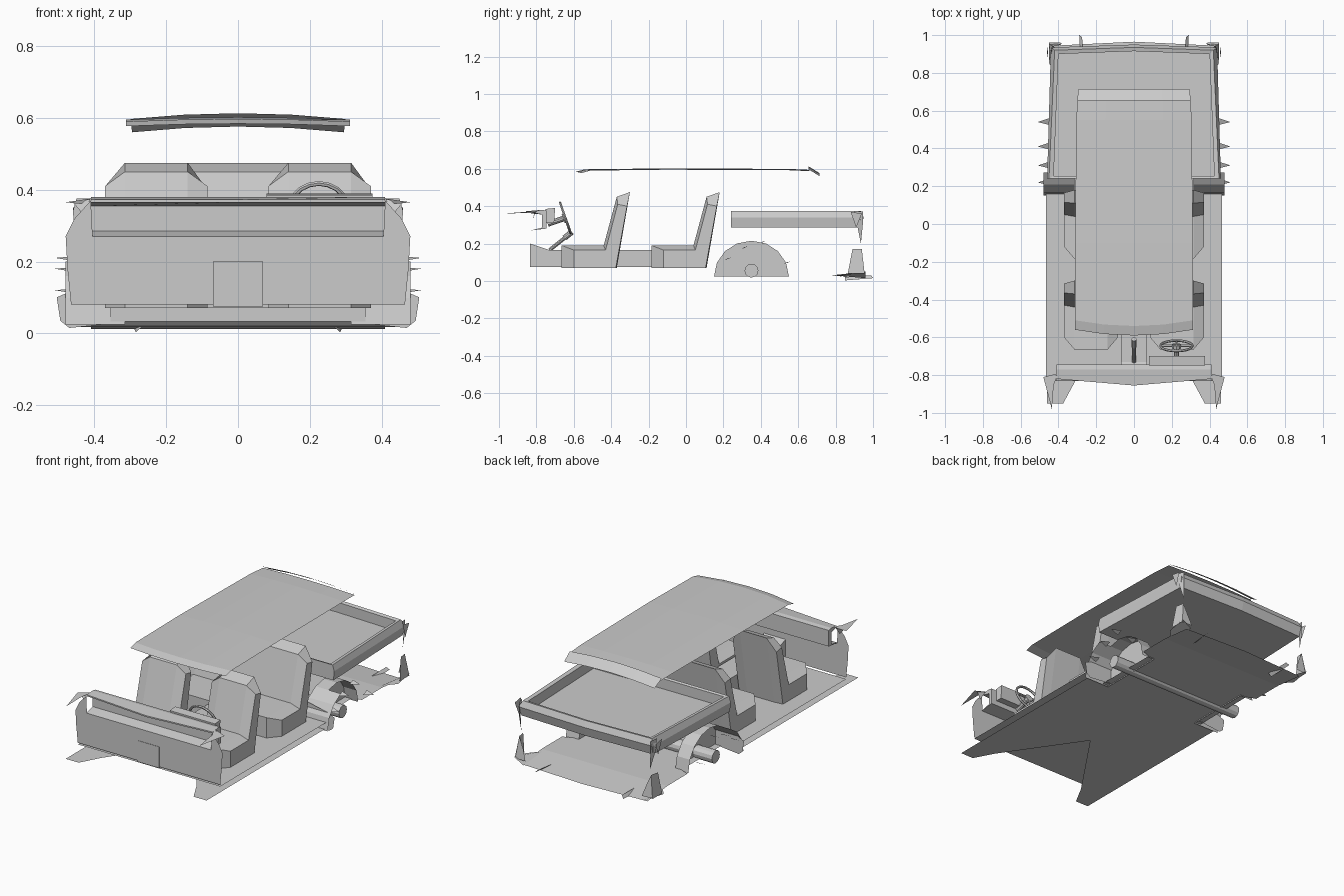
import bpy, math
from mathutils import Vector

if "Cube" in bpy.data.objects:
    bpy.data.objects.remove(bpy.data.objects["Cube"])


def mesh(name, verts, faces):
    me = bpy.data.meshes.new(name)
    me.from_pydata([tuple(v) for v in verts], [], faces)
    me.update()
    ob = bpy.data.objects.new(name, me)
    bpy.context.collection.objects.link(ob)
    return ob


def loft(name, rings, closed=True, caps=True):
    """Skin a list of equally long rings."""
    n = len(rings[0])
    verts = [v for r in rings for v in r]
    faces = []
    for i in range(len(rings) - 1):
        for j in range(n if closed else n - 1):
            k = (j + 1) % n
            faces.append((i * n + j, (i + 1) * n + j, (i + 1) * n + k, i * n + k))
    if caps and closed:
        faces += [tuple(range(n)), tuple(range((len(rings) - 1) * n, len(rings) * n))[::-1]]
    return mesh(name, verts, faces)


def extrude_x(name, prof, x0, x1):
    return loft(name, [[(x, y, z) for y, z in prof] for x in (x0, x1)])


def plate(name, pts):
    return mesh(name, pts, [tuple(range(len(pts)))])


def rod(name, a, b, r, sides=10):
    a, b = Vector(a), Vector(b)
    bpy.ops.mesh.primitive_cylinder_add(vertices=sides, radius=r, depth=(b - a).length,
                                        location=(a + b) / 2)
    ob = bpy.context.object
    ob.name = name
    ob.rotation_euler = (b - a).to_track_quat('Z', 'Y').to_euler()
    return ob


def mirrored(name, pts):
    for s, side in ((1, "right"), (-1, "left")):
        q = [(s * x, y, z) for x, y, z in pts]
        plate(f"{side}_{name}", q if s > 0 else q[::-1])


# Roof panel with a slight crown
xs = (-1, -0.5, 0, 0.5, 1)
roof = [(-0.59, 0.312, 0.577), (-0.54, 0.312, 0.59), (-0.1, 0.312, 0.595),
        (0.55, 0.305, 0.592), (0.66, 0.30, 0.587)]
loft("roof", [[(w * t, y + (0.03 * t * t if y < -0.5 else 0), z + 0.007 * (1 - t * t)) for t in xs]
              for y, w, z in roof], closed=False)
# Rear roof strip
strip = [(0.655, 0.30, 0.597), (0.715, 0.295, 0.56)]
loft("rear_roof_strip", [[(w * t, y, z + 0.016 * (1 - t * t)) for t in xs]
                         for y, w, z in strip], closed=False)

# Cabin floor
plate("cabin_floor", [(-0.465, -0.83, 0.07), (0.465, -0.83, 0.07), (0.465, 0.16, 0.07), (-0.465, 0.16, 0.07)])
# Underbody: deep V notch at the front leaving two prongs, narrow between the wheels, lowered tail
for s, side in ((1, "right"), (-1, "left")):
    under = [(0, -0.38), (0.31, -0.83), (0.375, -0.95), (0.46, -0.95), (0.46, 0.15), (0.355, 0.15),
             (0.355, 0.55), (0.41, 0.57), (0.41, 0.76), (0, 0.76)]
    pts = [(s * x, y, 0.032) for x, y in under]
    plate(f"{side}_underbody", pts if s > 0 else pts[::-1])
rear = [(0.76, 0.41, 0.032), (0.945, 0.41, 0.012)]
loft("rear_floor", [[(-w, y, z), (0, y + (0.02 if y > 0.9 else 0), z), (w, y, z)]
                    for y, w, z in rear], closed=False)
plate("floor_step", [(-0.355, 0.15, 0.07), (0.355, 0.15, 0.07), (0.355, 0.15, 0.033), (-0.355, 0.15, 0.033)])

# Front bulkhead: low centre wall, rounded raised cheeks
wall = [(0.465, 0.08), (0.475, 0.18), (0.48, 0.27), (0.455, 0.32), (0.41, 0.37), (0.405, 0.27)]
plate("bulkhead", [(-x, -0.83, z) for x, z in wall] + [(x, -0.83, z) for x, z in wall[::-1]])
# Dashboard: bowed, with a recessed front under an overhanging top
dash = [(-0.83, 0.27), (-0.77, 0.285), (-0.77, 0.355), (-0.80, 0.365), (-0.80, 0.373), (-0.77, 0.38),
        (-0.745, 0.375), (-0.745, 0.28)]
loft("dashboard", [[(x, y - (bow if y == -0.80 else 0), z) for y, z in dash]
                   for x, bow in ((-0.41, 0.02), (0, 0.055), (0.41, 0.02))])
extrude_x("instrument_cluster",
          [(-0.75, 0.31), (-0.75, 0.385), (-0.70, 0.39), (-0.705, 0.31)], 0.08, 0.375)
mirrored("front_fin", [(0.40, -0.79, 0.377), (0.48, -0.81, 0.365), (0.435, -0.98, 0.36), (0.425, -0.85, 0.37)])
mirrored("front_fin_side", [(0.41, -0.80, 0.377), (0.46, -0.81, 0.365), (0.43, -0.82, 0.33)])

# Centre console and gear lever
extrude_x("console", [(-0.835, 0.075), (-0.835, 0.20), (-0.73, 0.165), (0.0, 0.165), (0.0, 0.075)], -0.07, 0.07)
rod("gear_lever", (0, -0.73, 0.165), (0, -0.63, 0.245), 0.01)
rod("gear_knob", (0, -0.65, 0.23), (0, -0.61, 0.262), 0.015)

# Steering wheel
tilt = math.radians(71)
centre = Vector((0.225, -0.645, 0.337))
axis = Vector((0, math.sin(tilt), math.cos(tilt)))
bpy.ops.mesh.primitive_torus_add(major_radius=0.085, minor_radius=0.007, major_segments=20,
                                 minor_segments=6, location=centre)
wheel = bpy.context.object
wheel.name = "steering_wheel"
wheel.rotation_euler = (-tilt, 0, 0)
rod("steering_column", centre, centre - axis * 0.1, 0.015)
rod("steering_hub", centre - axis * 0.012, centre + axis * 0.006, 0.025)
up = Vector((0, -math.cos(tilt), math.sin(tilt)))
for i, deg in enumerate((0, 180, 270)):
    d = Vector((1, 0, 0)) * math.cos(math.radians(deg)) + up * math.sin(math.radians(deg))
    rod(f"steering_spoke_{i}", centre, centre + d * 0.083, 0.007, 6)


# Seats: one profile lofted across, with chamfered side stations
def seat(name, x0, x1, dy):
    outer = [(-0.60, 0.07), (-0.60, 0.165), (-0.43, 0.165), (-0.365, 0.41), (-0.315, 0.40), (-0.375, 0.07)]
    inner = [(-0.665, 0.07), (-0.665, 0.19), (-0.44, 0.19), (-0.37, 0.45), (-0.30, 0.475), (-0.37, 0.07)]
    rings = [[(x, y + dy, z) for y, z in p]
             for x, p in ((x0, outer), (x0 + 0.055, inner), (x1 - 0.055, inner), (x1, outer))]
    loft(name, rings)


seat("left_front_seat", -0.37, -0.085, 0)
seat("right_front_seat", 0.085, 0.37, 0)
seat("rear_bench", -0.37, 0.37, 0.48)


# Rear deck: outer wall, rim, inner wall and a sunken panel
def rect(w0, w1, y0, y1, z):
    return [(-w0, y0, z), (w0, y0, z), (w1, y1, z), (0, y1 + 0.015, z), (-w1, y1, z)]


loft("rear_deck", [rect(0.455, 0.43, 0.24, 0.92, 0.285), rect(0.46, 0.44, 0.24, 0.935, 0.34),
                   rect(0.45, 0.42, 0.24, 0.92, 0.375), rect(0.425, 0.40, 0.255, 0.90, 0.37),
                   rect(0.425, 0.40, 0.255, 0.90, 0.31)])

# Wheel wells: wide front face, narrow arch, inner wall and pointed trim
for s, side in ((1, "right"), (-1, "left")):
    arc = []
    for i in range(9):
        a = math.pi * i / 8
        arc.append((0.35 - 0.2 * math.cos(a), 0.025 + 0.19 * math.sin(a)))
    loft(f"{side}_wheel_well_front", [[(s * x, y, z) for y, z in arc[:4]] for x in (0.315, 0.48)], closed=False)
    loft(f"{side}_wheel_well_rear", [[(s * x, y, z) for y, z in arc[3:]] for x in (0.315, 0.40)], closed=False)
    plate(f"{side}_well_wall", [(s * 0.315, y, z) for y, z in arc])
    plate(f"{side}_arch_front", [(s * x, 0.18, z) for x, z in
                                 ((0.32, 0.03), (0.47, 0.015), (0.495, 0.035), (0.505, 0.10), (0.46, 0.12), (0.32, 0.15))])
    for i, (y, z) in enumerate(((0.22, 0.12), (0.31, 0.18), (0.41, 0.21), (0.54, 0.10))):
        plate(f"{side}_arch_point_{i}", [(s * 0.45, y - 0.015, z - 0.01), (s * 0.51, y, z),
                                         (s * 0.45, y + 0.02, z + 0.005)])
rod("rear_axle", (-0.44, 0.35, 0.055), (0.44, 0.35, 0.055), 0.037, 12)

# Rear corner pieces
mirrored("rear_corner_plate", [(0.45, 0.865, 0.04), (0.45, 0.955, 0.04), (0.43, 0.94, 0.17), (0.44, 0.89, 0.17)])
mirrored("rear_corner_face", [(0.38, 0.955, 0.04), (0.45, 0.95, 0.04), (0.43, 0.94, 0.17), (0.40, 0.945, 0.10)])
mirrored("tail_post", [(0.44, 0.90, 0.375), (0.43, 0.945, 0.37), (0.43, 0.945, 0.30), (0.42, 0.935, 0.20), (0.44, 0.915, 0.30)])
mirrored("tail_strip", [(0.46, 0.88, 0.37), (0.46, 0.94, 0.36), (0.455, 0.91, 0.285)])
mirrored("corner_skirt", [(0.39, 0.78, 0.03), (0.45, 0.85, 0.03), (0.45, 0.96, 0.05), (0.39, 0.96, 0.015)])
mirrored("rear_fin", [(0.265, 0.85, 0.02), (0.285, 0.85, 0.003), (0.29, 1.0, 0.015), (0.275, 0.99, 0.03)])
